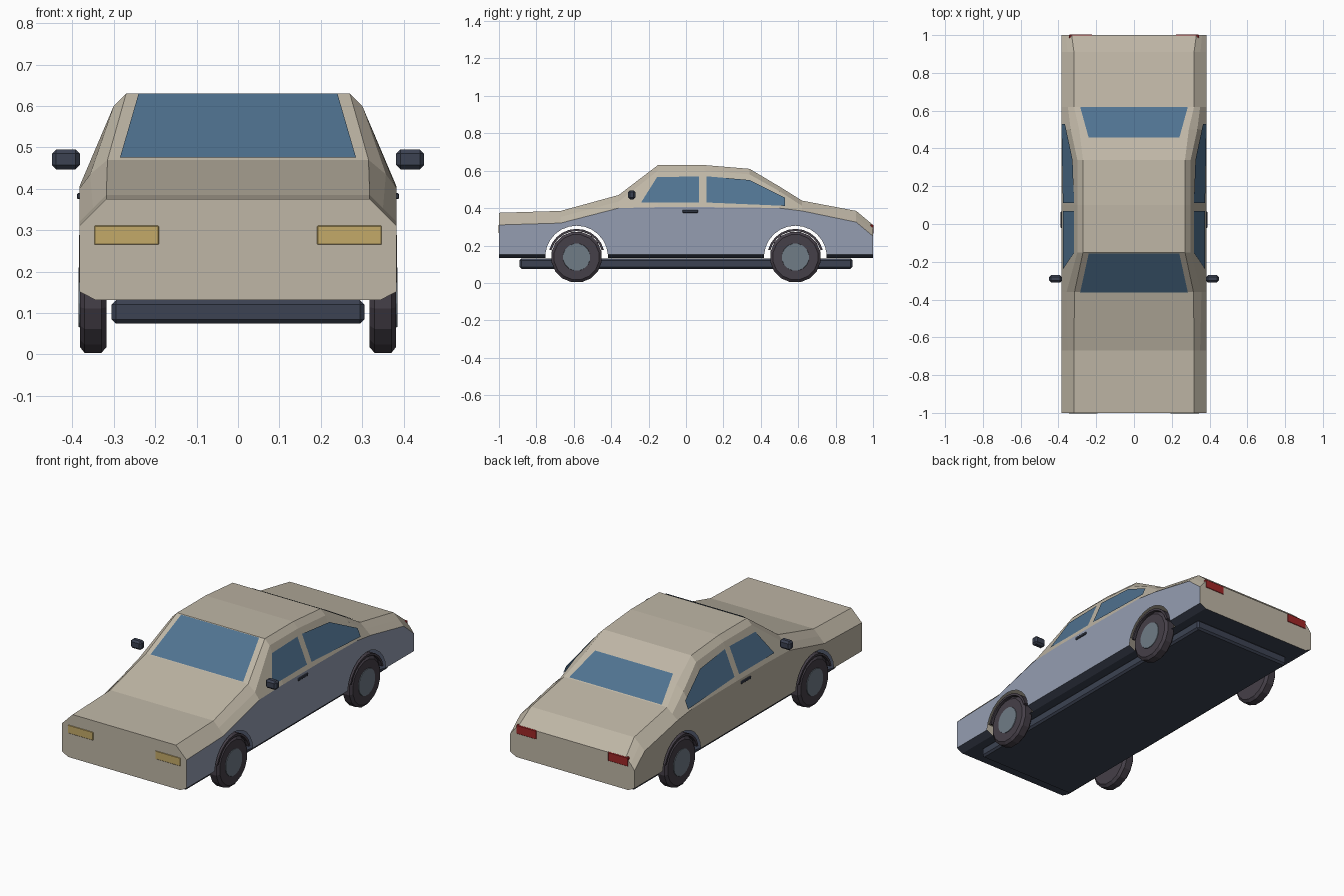
import bpy, bmesh, math
from math import sin, cos, radians, pi
from mathutils import Matrix

if "Cube" in bpy.data.objects:
    bpy.data.objects.remove(bpy.data.objects["Cube"])


def material(name, r, g, b):
    m = bpy.data.materials.new(name)
    m.diffuse_color = (r, g, b, 1)
    m.use_nodes = True
    m.node_tree.nodes["Principled BSDF"].inputs["Base Color"].default_value = m.diffuse_color
    return m


TAN = material("tan_paint", 0.52, 0.47, 0.38)
BLUE = material("blue_grey_paint", 0.30, 0.34, 0.44)
DARK = material("dark_trim", 0.045, 0.055, 0.085)
TYRE = material("rubber", 0.06, 0.05, 0.065)
HUB = material("hub_grey", 0.16, 0.20, 0.24)
GLASS = material("glass", 0.08, 0.17, 0.28)
AMBER = material("headlight_amber", 0.55, 0.40, 0.14)
RED = material("tail_red", 0.35, 0.02, 0.02)


def mesh(name, verts, faces, mat):
    bm = bmesh.new()
    vs = [bm.verts.new(v) for v in verts]
    for f in faces:
        bm.faces.new([vs[i] for i in f])
    bmesh.ops.recalc_face_normals(bm, faces=bm.faces)
    return finish(name, bm, mat)


def finish(name, bm, mat):
    me = bpy.data.meshes.new(name)
    bm.to_mesh(me)
    bm.free()
    me.materials.append(mat)
    ob = bpy.data.objects.new(name, me)
    bpy.context.collection.objects.link(ob)
    return ob


def box(name, lo, hi, mat, bevel=0.0):
    bm = bmesh.new()
    bmesh.ops.create_cube(bm, size=1)
    for v in bm.verts:
        v.co = [(a + b) / 2 + c * (b - a) for a, b, c in zip(lo, hi, v.co)]
    if bevel:
        bmesh.ops.bevel(bm, geom=list(bm.edges), offset=bevel, segments=1, affect='EDGES')
    return finish(name, bm, mat)


def panel(name, verts, mat):
    return mesh(name, verts, [range(len(verts))], mat)


def both(fn):
    for side, s in (("left", -1), ("right", 1)):
        fn(side, s)


# Body stations: y, shoulder z, (rail x, z), (top edge x, z)
W, LOW, FLOOR, FLOOR_W = 0.383, 0.152, 0.132, 0.345
STATIONS = [
    (-1.00, 0.310, (0.350, 0.343), (0.318, 0.375)),
    (-0.67, 0.320, (0.350, 0.353), (0.318, 0.385)),
    (-0.36, 0.400, (0.357, 0.435), (0.315, 0.470)),
    (-0.15, 0.405, (0.300, 0.600), (0.270, 0.630)),
    (0.10, 0.405, (0.300, 0.600), (0.270, 0.630)),
    (0.34, 0.403, (0.300, 0.580), (0.270, 0.610)),
    (0.50, 0.400, (0.335, 0.490), (0.290, 0.515)),
    (0.62, 0.385, (0.350, 0.412), (0.318, 0.440)),
    (0.91, 0.325, (0.352, 0.355), (0.318, 0.385)),
    (1.00, 0.250, (0.360, 0.280), (0.330, 0.310)),
]
verts, faces = [], []
for y, sh, (ax, az), (bx, bz) in STATIONS:
    half = [(W, sh), (ax, az), (bx, bz)]
    verts += [(x, y, z) for x, z in half] + [(-x, y, z) for x, z in reversed(half)]
for i in range(len(STATIONS) - 1):
    faces += [(6*i + j, 6*i + j + 1, 6*i + j + 7, 6*i + j + 6) for j in range(5)]
for ring, y in ((0, -1.0), (len(STATIONS) - 1, 1.0)):
    n = len(verts)
    verts += [(-W, y, LOW), (-FLOOR_W, y, FLOOR), (FLOOR_W, y, FLOOR), (W, y, LOW)]
    faces.append([6*ring + j for j in range(6)] + [n, n + 1, n + 2, n + 3])
mesh("body_shell", verts, faces, TAN)

# Side panels with open wheel arches
AXLES, AXLE_Z, ARCH_R = (-0.585, 0.585), 0.138, 0.168


def side_panel(side, s):
    prof = [(st[0], st[1]) for st in reversed(STATIONS)] + [(-1, LOW)]
    a0 = math.asin((LOW - AXLE_Z) / ARCH_R)
    for cy in AXLES:
        for k in range(13):
            a = pi - a0 - (pi - 2 * a0) * k / 12
            prof.append((cy + ARCH_R * cos(a), AXLE_Z + ARCH_R * sin(a)))
    prof.append((1, LOW))
    panel(side + "_side_panel", [(s * W, y, z) for y, z in prof], BLUE if s > 0 else TAN)
    # dark sill strips between the arches
    v, f = [], []
    for y0, y1 in ((-1, -0.752), (-0.418, 0.418), (0.752, 1)):
        n = len(v)
        v += [(s*W, y0, LOW), (s*W, y1, LOW), (s*FLOOR_W, y1, FLOOR), (s*FLOOR_W, y0, FLOOR)]
        f.append((n, n + 1, n + 2, n + 3))
    mesh(side + "_sill", v, f, DARK)


both(side_panel)

# Underside
F = FLOOR_W
panel("floor", [(-F, -1, FLOOR), (-F, 1, FLOOR), (F, 1, FLOOR), (F, -1, FLOOR)], DARK)
box("chassis", (-0.305, -0.89, 0.075), (0.305, 0.89, 0.131), DARK, 0.01)

# Windscreen and rear window
panel("windscreen", [(-.285, -.362, .475), (.285, -.362, .475),
                     (.24, -.157, .630), (-.24, -.157, .630)], GLASS)
panel("rear_window", [(-.24, .457, .545), (.24, .457, .545),
                      (.285, .62, .446), (-.285, .62, .446)], GLASS)

# Side windows lie on the leaning cabin wall
FRONT_WIN = [(-.24, .43), (-.155, .565), (.07, .57), (.07, .43)]
REAR_WIN = [(.11, .43), (.11, .57), (.34, .55), (.53, .455), (.53, .412)]


def fittings(side, s):
    for nm, pts in (("front", FRONT_WIN), ("rear", REAR_WIN)):
        panel(f"{side}_{nm}_window",
              [(s * (0.389 - 0.425 * (z - 0.40)), y, z) for y, z in pts], GLASS)

    def sbox(nm, lo, hi, mat, bevel):
        xs = sorted((s * lo[0], s * hi[0]))
        box(f"{side}_{nm}", (xs[0],) + lo[1:], (xs[1],) + hi[1:], mat, bevel)
    sbox("mirror", (.382, -.31, .447), (.449, -.27, .495), DARK, .01)
    sbox("door_handle", (.378, -.02, .375), (.389, .065, .390), DARK, .003)
    sbox("headlight", (.19, -1.002, .264), (.348, -.99, .312), AMBER, .003)
    sbox("tail_light", (.22, .985, .262), (.345, 1.002, .312), RED, .003)


both(fittings)


# Wheels: chamfered tyre, hub disc and dark inner arch
def turned(name, profile, cy, s, mat, n=16):
    v, f = [], []
    m = len(profile)
    for k in range(n):
        a = 2 * pi * (k + 0.5) / n
        v += [(s * x, cy + r * cos(a), AXLE_Z + r * sin(a)) for x, r in profile]
        q = (k + 1) % n
        f += [(k*m + j, k*m + j + 1, q*m + j + 1, q*m + j) for j in range(m - 1)]
    f += [[k * m for k in range(n)], [k * m + m - 1 for k in range(n)]]
    mesh(name, v, f, mat)


def wheels(side, s):
    for end, cy in zip(("front", "rear"), AXLES):
        tag = f"{side}_{end}"
        turned(tag + "_tyre", [(.317, .122), (.330, .137), (.370, .137), (.382, .122)], cy, s, TYRE)
        turned(tag + "_hub", [(.375, .076), (.385, .073)], cy, s, HUB)
        v, f = [], []
        for k in range(11):
            a = radians(15 + 15 * k)
            v += [(s * x, cy + r * cos(a), AXLE_Z + r * sin(a))
                  for x, r in ((.34, .139), (.384, .139), (.384, .151), (.34, .151))]
            if k:
                f += [(4*k - 4 + j, 4*k - 4 + (j + 1) % 4, 4*k + (j + 1) % 4, 4*k + j)
                      for j in range(4)]
        f += [(0, 1, 2, 3), (40, 41, 42, 43)]
        mesh(tag + "_arch_liner", v, f, TYRE)


both(wheels)
